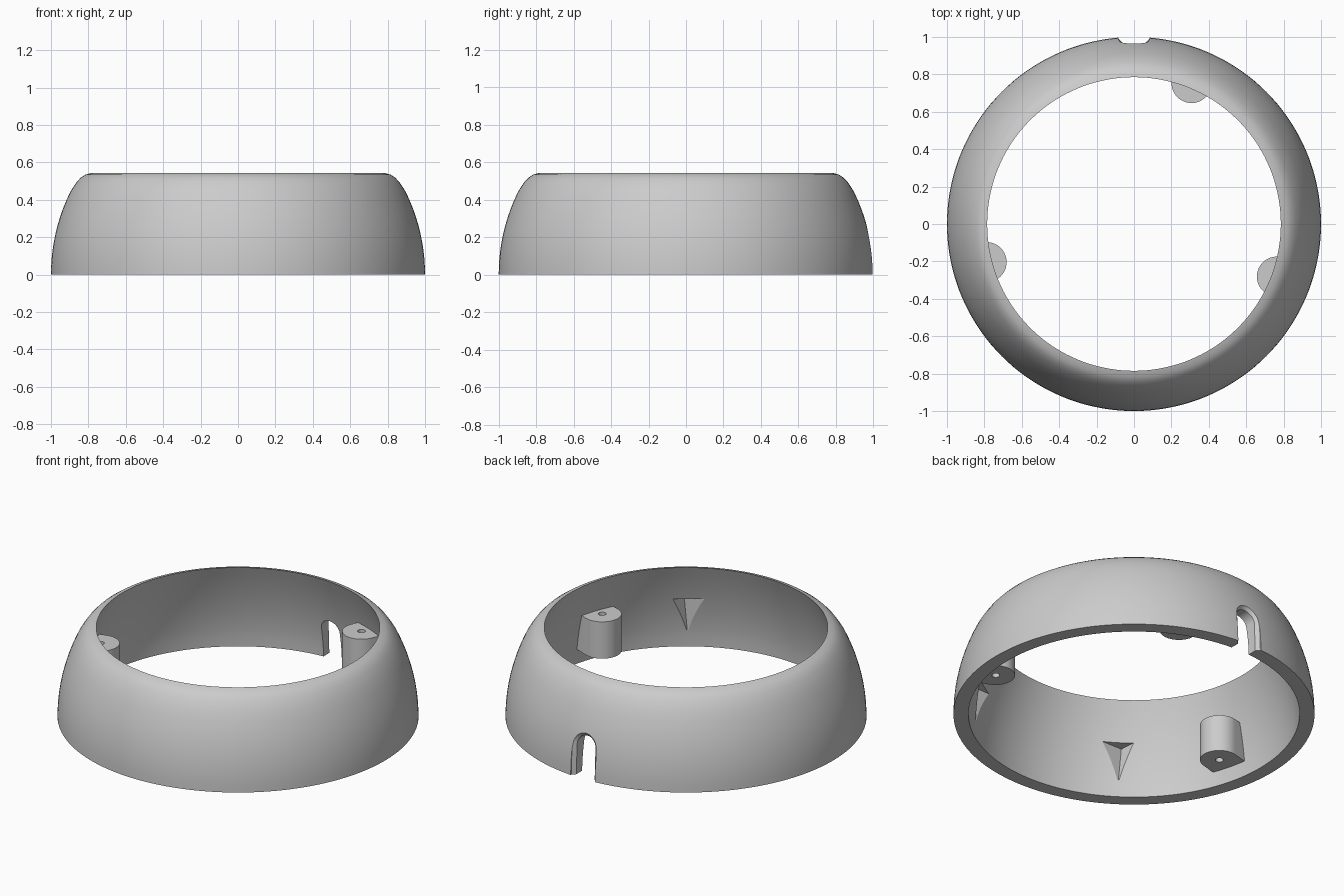
import bpy, bmesh
from math import sin, cos, pi, radians, sqrt

if "Cube" in bpy.data.objects:
    bpy.data.objects.remove(bpy.data.objects["Cube"])

HEIGHT = 0.543
BOSS_LOW, BOSS_HIGH = 0.09, 0.315

grey = bpy.data.materials.new("plain grey")
grey.use_nodes = True
grey.diffuse_color = (0.6, 0.6, 0.6, 1)
grey.node_tree.nodes["Principled BSDF"].inputs["Base Color"].default_value = (0.6, 0.6, 0.6, 1)


def polar(angle, r, z):
    return (r * cos(angle), r * sin(angle), z)


def make_object(name, bm):
    bmesh.ops.recalc_face_normals(bm, faces=bm.faces)
    mesh = bpy.data.meshes.new(name)
    bm.to_mesh(mesh)
    bm.free()
    obj = bpy.data.objects.new(name, mesh)
    mesh.materials.append(grey)
    bpy.context.collection.objects.link(obj)
    return obj


def loft(name, loops):
    """Closed solid through rings of equally many points."""
    bm = bmesh.new()
    rings = [[bm.verts.new(p) for p in loop] for loop in loops]
    n = len(rings[0])
    for a, b in zip(rings, rings[1:]):
        for i in range(n):
            j = (i + 1) % n
            bm.faces.new((a[i], a[j], b[j], b[i]))
    bm.faces.new(rings[0])
    bm.faces.new(rings[-1])
    return make_object(name, bm)


def cut(obj, cutter):
    mod = obj.modifiers.new("cut", 'BOOLEAN')
    mod.operation = 'DIFFERENCE'
    mod.solver = 'EXACT'
    mod.object = cutter
    bpy.context.view_layer.objects.active = obj
    bpy.ops.object.modifier_apply(modifier=mod.name)
    bpy.data.objects.remove(cutter)


def smooth(obj):
    bpy.ops.object.select_all(action='DESELECT')
    obj.select_set(True)
    bpy.context.view_layer.objects.active = obj
    bpy.ops.object.shade_smooth_by_angle(angle=radians(30))


# Domed ring: spherical outside, rounded shoulder, tapering inside
outer = [(sqrt(1 - z * z), z) for z in [0.44 * i / 10 for i in range(11)]]
shoulder = [(0.882, 0.466), (0.864, 0.493), (0.842, 0.517), (0.817, 0.534), (0.785, HEIGHT)]
inner = [(0.917 - 0.132 * (i / 10) ** 1.7, HEIGHT * i / 10) for i in range(9, -1, -1)]
bm = bmesh.new()
verts = [bm.verts.new((r, 0, z)) for r, z in outer + shoulder + inner]
edges = [bm.edges.new((verts[i - 1], verts[i])) for i in range(len(verts))]
bmesh.ops.spin(bm, geom=verts + edges, cent=(0, 0, 0), axis=(0, 0, 1),
               angle=2 * pi, steps=144, use_merge=True)
bmesh.ops.remove_doubles(bm, verts=bm.verts, dist=1e-5)
ring = make_object("domed_ring", bm)


# Arched cable notch at the back, flared into a rounded outer edge
def arch(depth, grow):
    w = 0.062 + grow
    points = [(w, -0.1)] + [(w * cos(pi * i / 16), 0.183 + w * sin(pi * i / 16))
                            for i in range(17)] + [(-w, -0.1)]
    return [(x, sqrt(1 - z * z) - depth, z) for x, z in points]


flare = [arch(0.02 * cos(t), 0.02 * (1 - sin(pi / 2 - t)) if t else 0)
         for t in [radians(18 * i) for i in range(6)]]
cut(ring, loft("notch_cutter", [arch(0.2, 0)] + flare + [arch(-0.05, 0.02)]))

# Two mirrored wedge-shaped pockets in the inner wall
for side in (1, -1):
    def at(deg, r, z):
        return polar(radians(-90 + side * deg), r, z)
    bm = bmesh.new()
    corners = [at(28, 0.862, BOSS_HIGH), at(40, 0.862, BOSS_HIGH),
               at(35.7, 0.935, BOSS_HIGH), at(34.5, 0.912, BOSS_LOW)]
    a, b, nose, tip = [bm.verts.new(c) for c in corners]
    for face in ((a, b, nose), (a, b, tip), (b, nose, tip), (nose, a, tip)):
        bm.faces.new(face)
    cut(ring, make_object("pocket_cutter", bm))
smooth(ring)


# Three screw bosses: round front, straight sides running into the wall
def boss(name, degrees):
    angle = radians(degrees)
    radius, centre, back = 0.107, 0.814, 0.92

    def place(u, v, z):
        return (u * cos(angle) - v * sin(angle), u * sin(angle) + v * cos(angle), z)

    outline = [(back, radius)] + [
        (centre - radius * sin(pi * i / 24), radius * cos(pi * i / 24))
        for i in range(25)] + [(back, -radius)]
    body = loft(name, [[place(u, v, z) for u, v in outline] for z in (BOSS_LOW, BOSS_HIGH)])
    hole = [(centre + 0.022 * cos(pi * i / 12), 0.022 * sin(pi * i / 12)) for i in range(24)]
    cut(body, loft("hole_cutter", [[place(u, v, z) for u, v in hole] for z in (0, 0.5)]))
    smooth(body)


boss("back_screw_boss", 67.8)
boss("right_screw_boss", 194.5)
boss("left_screw_boss", -20.2)
